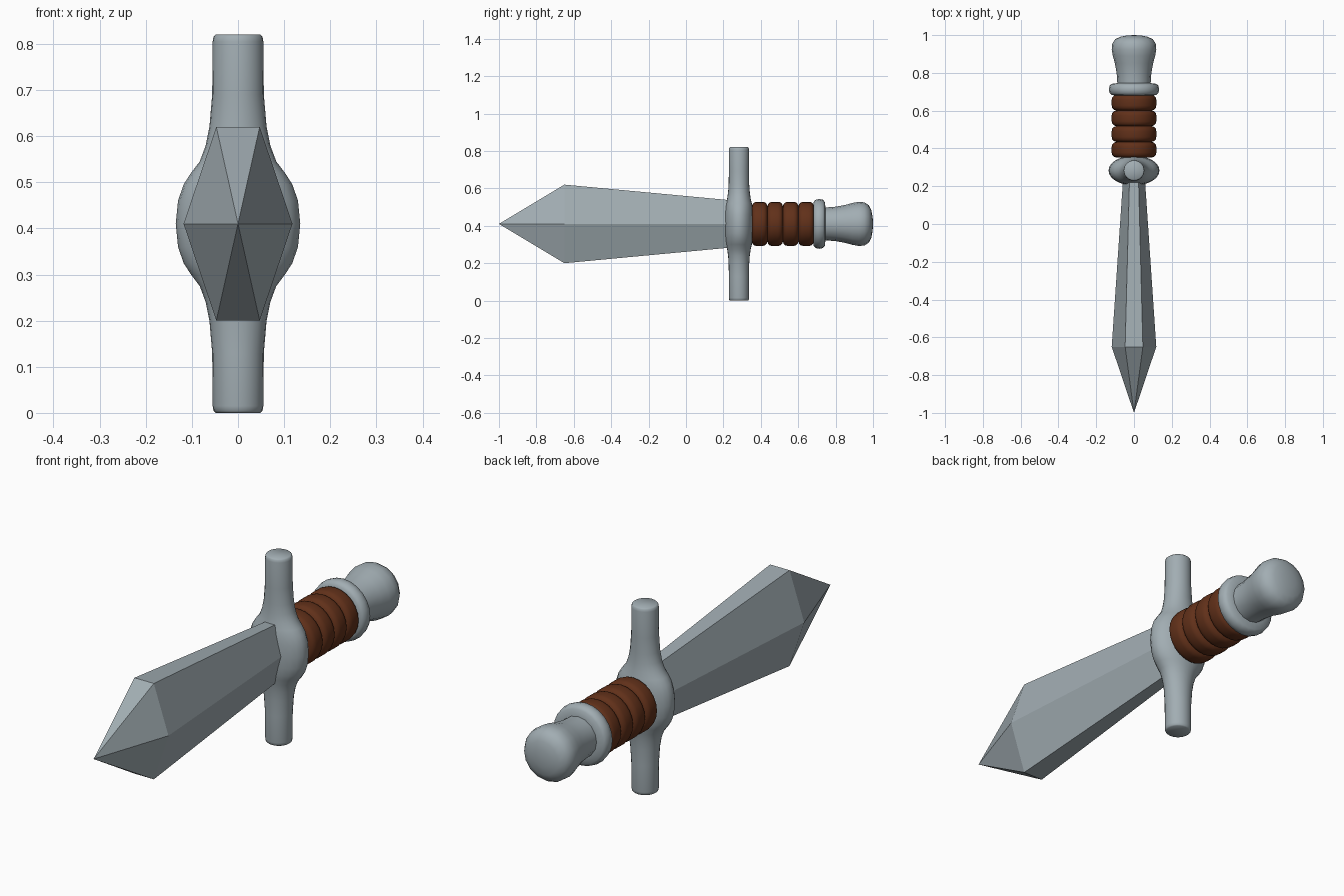
import bpy, bmesh, math

if "Cube" in bpy.data.objects:
    bpy.data.objects.remove(bpy.data.objects["Cube"])

AXIS_Z = 0.41    # height of the dagger's long axis
GUARD_Y = 0.283  # position of the cross guard along it

steel = bpy.data.materials.new("steel")
steel.diffuse_color = (0.36, 0.42, 0.45, 1)
steel.use_nodes = True
steel.node_tree.nodes["Principled BSDF"].inputs["Base Color"].default_value = steel.diffuse_color
leather = bpy.data.materials.new("leather")
leather.diffuse_color = (0.12, 0.03, 0.01, 1)
leather.use_nodes = True
leather.node_tree.nodes["Principled BSDF"].inputs["Base Color"].default_value = leather.diffuse_color


def loft(name, rings, mat, smooth=True):
    """Skin a list of point rings; a ring with one point closes to a tip."""
    bm = bmesh.new()
    loops = [[bm.verts.new(p) for p in ring] for ring in rings]
    for a, b in zip(loops, loops[1:]):
        n = max(len(a), len(b))
        for i in range(n):
            j = (i + 1) % n
            quad = [a[i % len(a)], a[j % len(a)], b[j % len(b)], b[i % len(b)]]
            bm.faces.new(list(dict.fromkeys(quad)))
    for end in (loops[0], loops[-1]):
        if len(end) > 2:
            bm.faces.new(end)
    bmesh.ops.recalc_face_normals(bm, faces=bm.faces)
    me = bpy.data.meshes.new(name)
    bm.to_mesh(me)
    bm.free()
    me.materials.append(mat)
    ob = bpy.data.objects.new(name, me)
    bpy.context.collection.objects.link(ob)
    if smooth:
        bpy.ops.object.select_all(action='DESELECT')
        ob.select_set(True)
        bpy.context.view_layer.objects.active = ob
        bpy.ops.object.shade_smooth_by_angle(angle=math.radians(50))
    return ob


def circle(n):
    return [(math.cos(2 * math.pi * i / n), math.sin(2 * math.pi * i / n)) for i in range(n)]


def turned(name, profile, mat, n=20):
    """Lathe (y, radius) pairs around the dagger's long axis."""
    return loft(name, [[(r * c, y, AXIS_Z + r * s) for c, s in circle(n)] if r else [(0, y, AXIS_Z)]
                       for y, r in profile], mat)


# Blade: six-sided section that widens, then closes to a point
def blade_section(y, wide, flat, high):
    return [(x, y, AXIS_Z + z) for x, z in
            [(wide, 0), (flat, high), (-flat, high), (-wide, 0), (-flat, -high), (flat, -high)]]


loft("blade", [[(0, -1, AXIS_Z)], blade_section(-0.65, 0.118, 0.047, 0.21),
               blade_section(0.235, 0.058, 0.024, 0.127)], steel, smooth=False)

# Cross guard: upright rod with an oval swelling, (height from axis, x radius, y radius)
half = [(0.41, 0.048, 0.048), (0.406, 0.053, 0.052), (0.395, 0.055, 0.054), (0.28, 0.056, 0.054),
        (0.21, 0.062, 0.055), (0.17, 0.07, 0.058), (0.135, 0.083, 0.063), (0.11, 0.102, 0.069),
        (0.085, 0.118, 0.074), (0.05, 0.13, 0.077)]
guard = half + [(0, 0.135, 0.079)] + [(-h, a, b) for h, a, b in reversed(half)]
loft("cross_guard", [[(a * c, GUARD_Y + b * s, AXIS_Z + h) for c, s in circle(24)]
                     for h, a, b in guard], steel)

# Grip: four rounded leather rings
ring = [(0, 0.095), (0.004, 0.106), (0.013, 0.115), (0.026, 0.118)]
W = 0.083
for k in range(4):
    y0 = 0.352 + k * W
    turned(f"grip_ring_{k + 1}", [(y0 + t, r) for t, r in ring] +
           [(y0 + W - t, r) for t, r in reversed(ring)], leather, 24)

# Collar
turned("collar", [(0.68, 0.1), (0.683, 0.118), (0.693, 0.129), (0.712, 0.133),
                  (0.732, 0.129), (0.742, 0.118), (0.746, 0.085)], steel, 24)

# Pommel
turned("pommel", [(0.735, 0.088), (0.76, 0.089), (0.80, 0.092), (0.85, 0.101), (0.89, 0.112),
                  (0.925, 0.118), (0.955, 0.115), (0.978, 0.1), (0.991, 0.073),
                  (0.998, 0.037), (1.0, 0)], steel, 16)
